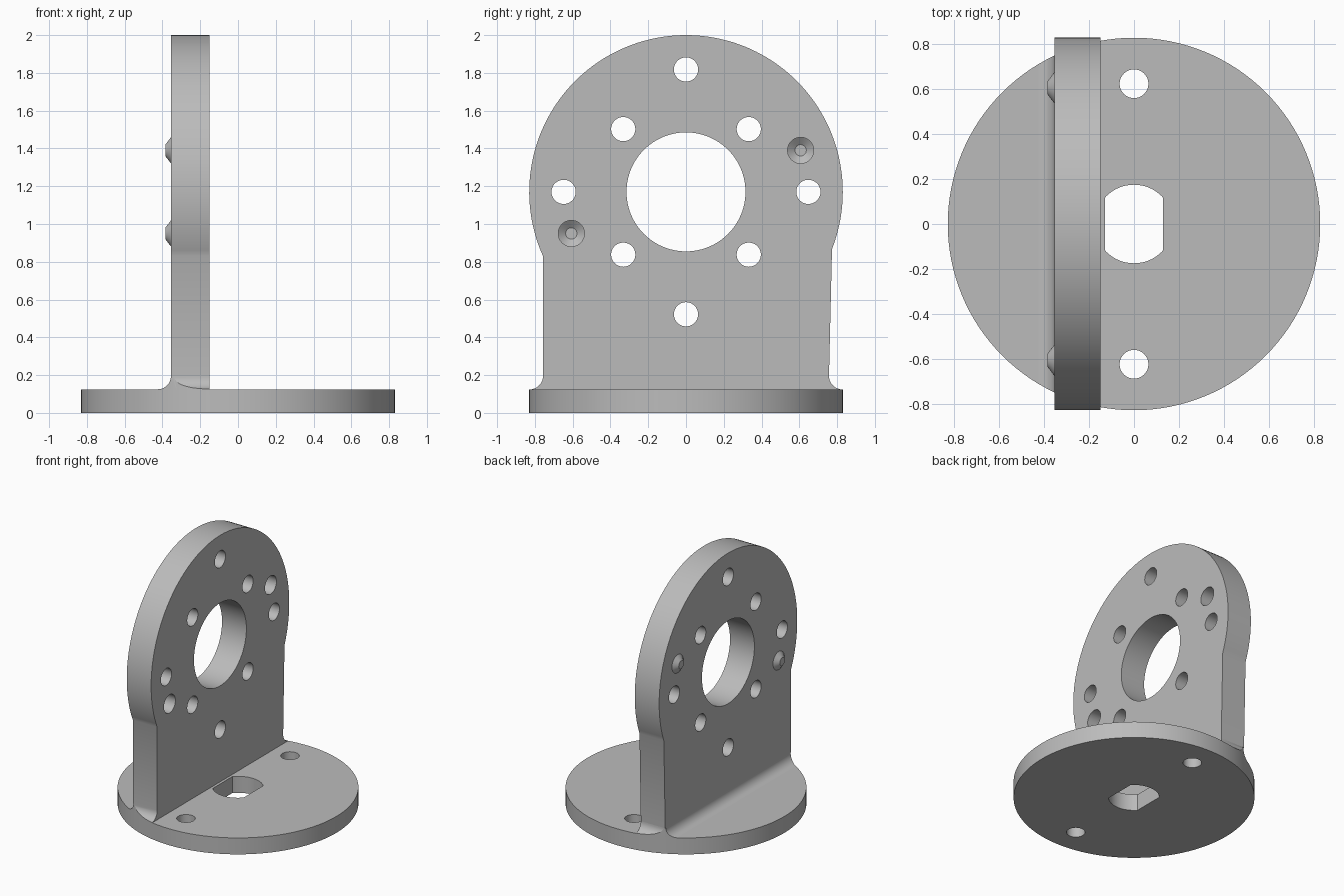
import bpy, bmesh
from math import sin, cos, pi, radians, atan2, sqrt
from mathutils import Vector

cube = bpy.data.objects.get("Cube")
if cube:
    bpy.data.objects.remove(cube, do_unlink=True)

grey = bpy.data.materials.new("plain_grey")
grey.use_nodes = True
grey.diffuse_color = (0.5, 0.5, 0.5, 1)
grey.node_tree.nodes["Principled BSDF"].inputs["Base Color"].default_value = (0.5, 0.5, 0.5, 1)

R = 0.83                      # radius of the base disc and of the plate's head
BASE_TOP = 0.125
X0, X1 = -0.355, -0.15        # faces of the upright plate
AXIS = 1.17                   # height of the main bore
FOOT = 0.195                  # height where the fillets end
SIDE = 0.757                  # half width of the plate's lower part


def arc(cx, cy, r, a0, a1, n):
    steps = [a0 + (a1 - a0) * i / n for i in range(n + 1)]
    return [(cx + r * cos(a), cy + r * sin(a)) for a in steps]


def circle(cx, cy, r, n=64):
    return arc(cx, cy, r, 0, 2 * pi, n)[:-1]


def prism(name, outlines, axis, lo, hi):
    """Extrude closed outlines along an axis: x uses (y, z), y uses (x, z), z uses (x, y)."""
    place = {"x": lambda p, t: (t, p[0], p[1]),
             "y": lambda p, t: (p[0], t, p[1]),
             "z": lambda p, t: (p[0], p[1], t)}[axis]
    bm = bmesh.new()
    for line in outlines:
        face = bm.faces.new([bm.verts.new(place(p, lo)) for p in line])
        out = bmesh.ops.extrude_face_region(bm, geom=[face])
        top = [v for v in out["geom"] if isinstance(v, bmesh.types.BMVert)]
        shift = Vector(place((0, 0), hi)) - Vector(place((0, 0), lo))
        bmesh.ops.translate(bm, verts=top, vec=shift)
    bmesh.ops.recalc_face_normals(bm, faces=bm.faces)
    return add(name, bm)


def add(name, bm):
    mesh = bpy.data.meshes.new(name)
    bm.to_mesh(mesh)
    bm.free()
    mesh.materials.append(grey)
    obj = bpy.data.objects.new(name, mesh)
    bpy.context.scene.collection.objects.link(obj)
    return obj


def activate(obj):
    bpy.ops.object.select_all(action="DESELECT")
    obj.select_set(True)
    bpy.context.view_layer.objects.active = obj


def cut(obj, cutter, operation="DIFFERENCE"):
    mod = obj.modifiers.new("cut", "BOOLEAN")
    mod.operation, mod.solver, mod.object = operation, "EXACT", cutter
    activate(obj)
    bpy.ops.object.modifier_apply(modifier=mod.name)
    bpy.data.objects.remove(cutter, do_unlink=True)


# Base disc with a double-flatted shaft hole and two bolt holes
base = prism("base_disc", [circle(0, 0, R, 128)], "z", 0, BASE_TOP)
flat = atan2(sqrt(0.175 ** 2 - 0.13 ** 2), 0.13)
shaft = arc(0, 0, 0.175, flat, pi - flat, 24) + arc(0, 0, 0.175, pi + flat, 2 * pi - flat, 24)
bolts = [circle(0, s * 0.625, 0.064) for s in (-1, 1)]
cut(base, prism("base_cutter", [shaft] + bolts, "z", -0.1, 0.3))

# Upright plate: round head on a nearly straight lower part
right = (0.773, AXIS - sqrt(R ** 2 - 0.773 ** 2))
left = (-SIDE, AXIS - sqrt(R ** 2 - SIDE ** 2))
a0 = atan2(right[1] - AXIS, right[0])
a1 = atan2(left[1] - AXIS, left[0]) + 2 * pi
head = arc(0, AXIS, R, a0, a1, 96)
plate = prism("upright_plate", [[(-SIDE, FOOT), (SIDE, FOOT)] + head], "x", X0, X1)

# Main bore, ring of bolt holes and two dowel bores
holes = [circle(0, AXIS, 0.315, 96)]
for i in range(8):
    a = i * pi / 4
    ring = 0.47 if i % 2 else 0.648
    holes.append(circle(ring * cos(a), AXIS + ring * sin(a), 0.064))
dowels = [(0.607, 1.39), (-0.607, 0.95)]
holes += [circle(y, z, 0.069) for y, z in dowels]
cut(plate, prism("plate_cutter", holes, "x", -0.6, 0.1))

# Conical ends of the dowel bores, standing proud of the plate
tips = []
for y, z in dowels:
    bm = bmesh.new()
    wide = [bm.verts.new((X0, *p)) for p in circle(y, z, 0.069)]
    tip = [bm.verts.new((X0 - 0.03, *p)) for p in circle(y, z, 0.03)]
    bm.faces.new(tip)
    for i in range(len(wide)):
        bm.faces.new((wide[i - 1], wide[i], tip[i], tip[i - 1]))
    bmesh.ops.recalc_face_normals(bm, faces=bm.faces)
    tips.append(add("dowel_bore_end", bm))

# Foot of the plate with side fillets, trimmed to the disc
r = FOOT - BASE_TOP
low = BASE_TOP - 0.03
sides = arc(SIDE + r, FOOT, r, 1.5 * pi, pi, 12) + arc(-SIDE - r, FOOT, r, 0, -pi / 2, 12)
sides = [(SIDE + r, low)] + sides + [(-SIDE - r, low)]
foot = prism("plate_foot", [sides], "x", X0, X1)
cut(foot, prism("trim", [circle(0, 0, R, 128)], "z", -0.2, 0.5), "INTERSECT")

# Long fillet along the outer face of the plate, trimmed to the disc
back = arc(X0 - r, FOOT, r, 0, -pi / 2, 12) + [(X0 - r, low), (X0, low)]
fillet = prism("outer_fillet", [back], "y", -R, R)
cut(fillet, prism("trim", [circle(0, 0, R, 128)], "z", -0.2, 0.5), "INTERSECT")

# Smooth round walls, sharp edges kept
for obj in [base, plate, foot, fillet] + tips:
    activate(obj)
    bpy.ops.object.shade_smooth_by_angle(angle=radians(25))
